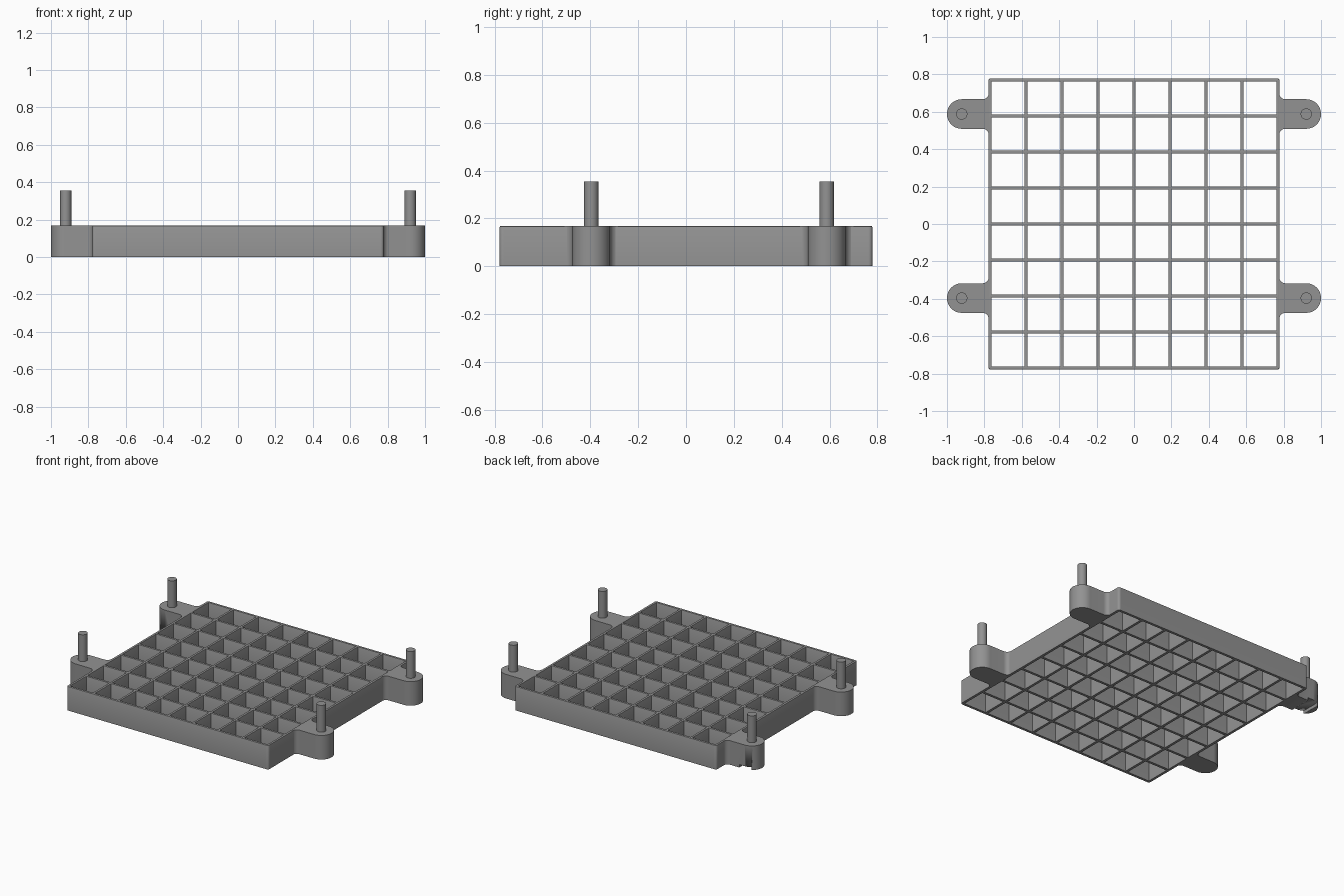
import bpy, bmesh, math

if "Cube" in bpy.data.objects:
    bpy.data.objects.remove(bpy.data.objects["Cube"])

PITCH, HALF_WALL, HEIGHT = 0.1925, 0.009, 0.168
TAB_H, TAB_R, PIN_X, PIN_R, PIN_TOP = 0.168, 0.079, 0.921, 0.03, 0.355
FILLET, WALL_X = 0.032, 0.777

grey = bpy.data.materials.new("grey plastic")
grey.diffuse_color = (0.29, 0.29, 0.29, 1)
grey.use_nodes = True
grey.node_tree.nodes["Principled BSDF"].inputs["Base Color"].default_value = grey.diffuse_color


def finish(bm, name):
    bmesh.ops.recalc_face_normals(bm, faces=bm.faces)
    mesh = bpy.data.meshes.new(name)
    bm.to_mesh(mesh)
    bm.free()
    mesh.materials.append(grey)
    ob = bpy.data.objects.new(name, mesh)
    bpy.context.collection.objects.link(ob)
    bpy.ops.object.select_all(action='DESELECT')
    ob.select_set(True)
    bpy.context.view_layer.objects.active = ob
    bpy.ops.object.shade_smooth_by_angle(angle=math.radians(35))
    return ob


def raise_faces(bm, height):
    """Extrude every face upward to make a closed solid."""
    ret = bmesh.ops.extrude_face_region(bm, geom=bm.faces[:], use_keep_orig=True)
    verts = [g for g in ret["geom"] if isinstance(g, bmesh.types.BMVert)]
    bmesh.ops.translate(bm, verts=verts, vec=(0, 0, height))


# Open lattice: a sheet of wall strips around square openings, raised
bm = bmesh.new()
cuts = [(i - 4) * PITCH + s * HALF_WALL for i in range(9) for s in (-1, 1)]
n = len(cuts)
v = [[bm.verts.new((x, y, 0)) for y in cuts] for x in cuts]
for i in range(n - 1):
    for j in range(n - 1):
        if i % 2 == 0 or j % 2 == 0:
            bm.faces.new((v[i][j], v[i + 1][j], v[i + 1][j + 1], v[i][j + 1]))
raise_faces(bm, HEIGHT)
bmesh.ops.recalc_face_normals(bm, faces=bm.faces)
# Rounded outer corners, then softened upper rims
edge = max(cuts) - 0.001
corners = [e for e in bm.edges if all(abs(p.co.x) > edge and abs(p.co.y) > edge for p in e.verts)]
bmesh.ops.bevel(bm, geom=corners, offset=0.015, segments=4, profile=0.5, affect='EDGES')
rims = [e for e in bm.edges if all(p.co.z > HEIGHT - 0.001 for p in e.verts)
        and len(e.link_faces) == 2 and e.calc_face_angle() > 1]
bmesh.ops.bevel(bm, geom=rims, offset=0.005, segments=2, profile=0.5, affect='EDGES')
finish(bm, "lattice")


# Mounting tab outline: round tip, with fillets where it meets the wall
def tab_outline():
    pts = []
    for k in range(7):
        a = math.radians(90 * k / 6)
        pts.append((WALL_X + FILLET * (1 - math.sin(a + math.pi / 2)),
                    -TAB_R - FILLET + FILLET * math.sin(a)))
    for k in range(25):
        a = math.radians(-90 + 180 * k / 24)
        pts.append((PIN_X + TAB_R * math.cos(a), TAB_R * math.sin(a)))
    pts += [(x, -y) for x, y in reversed(pts[:7])]
    inner = WALL_X - 0.01
    return [(inner, -TAB_R - FILLET)] + pts + [(inner, TAB_R + FILLET)]


for side, side_name in ((-1, "left"), (1, "right")):
    for y0, end_name in ((-0.396, "front"), (0.588, "back")):
        label = f"{end_name}_{side_name}"
        bm = bmesh.new()
        bm.faces.new([bm.verts.new((side * x, y0 + y, 0)) for x, y in tab_outline()])
        raise_faces(bm, TAB_H)
        tab = finish(bm, f"{label}_tab")

        # Locating pin
        bm = bmesh.new()
        bmesh.ops.create_cone(bm, cap_ends=True, segments=32, radius1=PIN_R,
                              radius2=PIN_R, depth=PIN_TOP - TAB_H + 0.01)
        bmesh.ops.translate(bm, verts=bm.verts,
                            vec=(side * PIN_X, y0, (PIN_TOP + TAB_H - 0.01) / 2))
        finish(bm, f"{label}_pin")

        # Shallow groove under one tab only
        if label == "back_left":
            bm = bmesh.new()
            bmesh.ops.create_cube(bm, size=1)
            for p in bm.verts:
                p.co = (side * PIN_X + p.co.x * 0.085, y0 + p.co.y * 0.3, p.co.z * 0.04)
            cutter = finish(bm, "groove_cutter")
            cutter.hide_render = True
            cutter.hide_viewport = True
            cut = tab.modifiers.new("groove", 'BOOLEAN')
            cut.operation = 'DIFFERENCE'
            cut.solver = 'EXACT'
            cut.object = cutter
